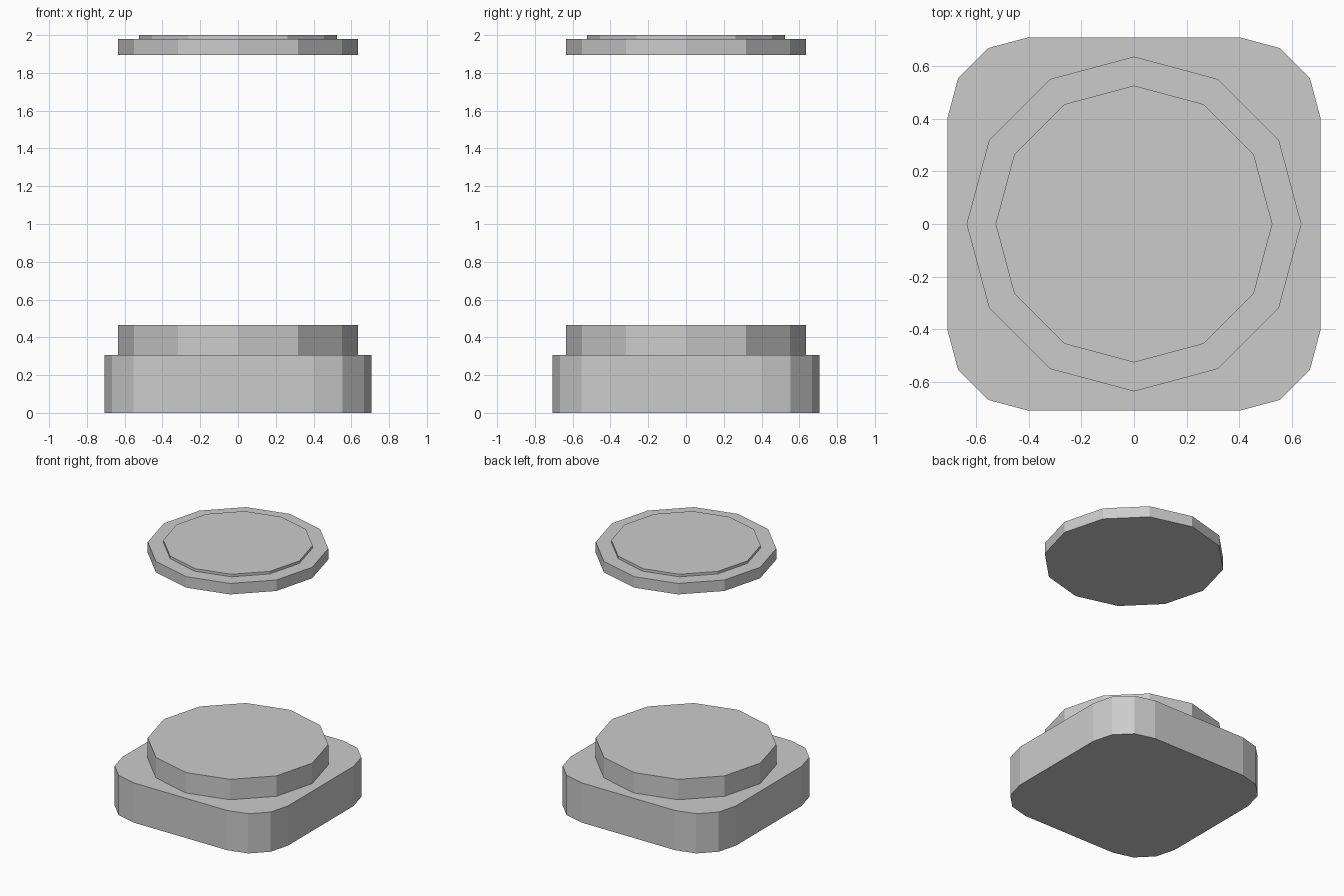
import bpy, bmesh
from math import cos, sin, pi

if "Cube" in bpy.data.objects:
    bpy.data.objects.remove(bpy.data.objects["Cube"])


def stack(name, layers):
    """Closed prism built from (outline, z) rings."""
    bm = bmesh.new()
    rings = [[bm.verts.new((x, y, z)) for x, y in outline] for outline, z in layers]
    n = len(rings[0])
    for low, high in zip(rings, rings[1:]):
        for i in range(n):
            j = (i + 1) % n
            bm.faces.new((low[i], low[j], high[j], high[i]))
    bm.faces.new(rings[0][::-1])
    bm.faces.new(rings[-1])
    mesh = bpy.data.meshes.new(name)
    bm.to_mesh(mesh)
    bm.free()
    obj = bpy.data.objects.new(name, mesh)
    bpy.context.collection.objects.link(obj)
    return obj


def circle(radius, sides=12):
    return [(radius * cos(2 * pi * i / sides), radius * sin(2 * pi * i / sides))
            for i in range(sides)]


def rounded_square(half, radius, steps=3):
    points = []
    for quarter, (sx, sy) in enumerate([(1, 1), (-1, 1), (-1, -1), (1, -1)]):
        for i in range(steps + 1):
            a = (quarter + i / steps) * pi / 2
            points.append((sx * (half - radius) + radius * cos(a),
                           sy * (half - radius) + radius * sin(a)))
    return points


# Rounded square base block
base = rounded_square(0.708, 0.307)
stack("base", [(base, 0), (base, 0.307)])

# Twelve-sided plinth on the base
stack("plinth", [(circle(0.635), 0.307), (circle(0.635), 0.465)])

# Floating lid with a small raised step
stack("lid", [(circle(0.635), 1.895), (circle(0.635), 1.98),
              (circle(0.525), 1.98), (circle(0.525), 2.0)])
